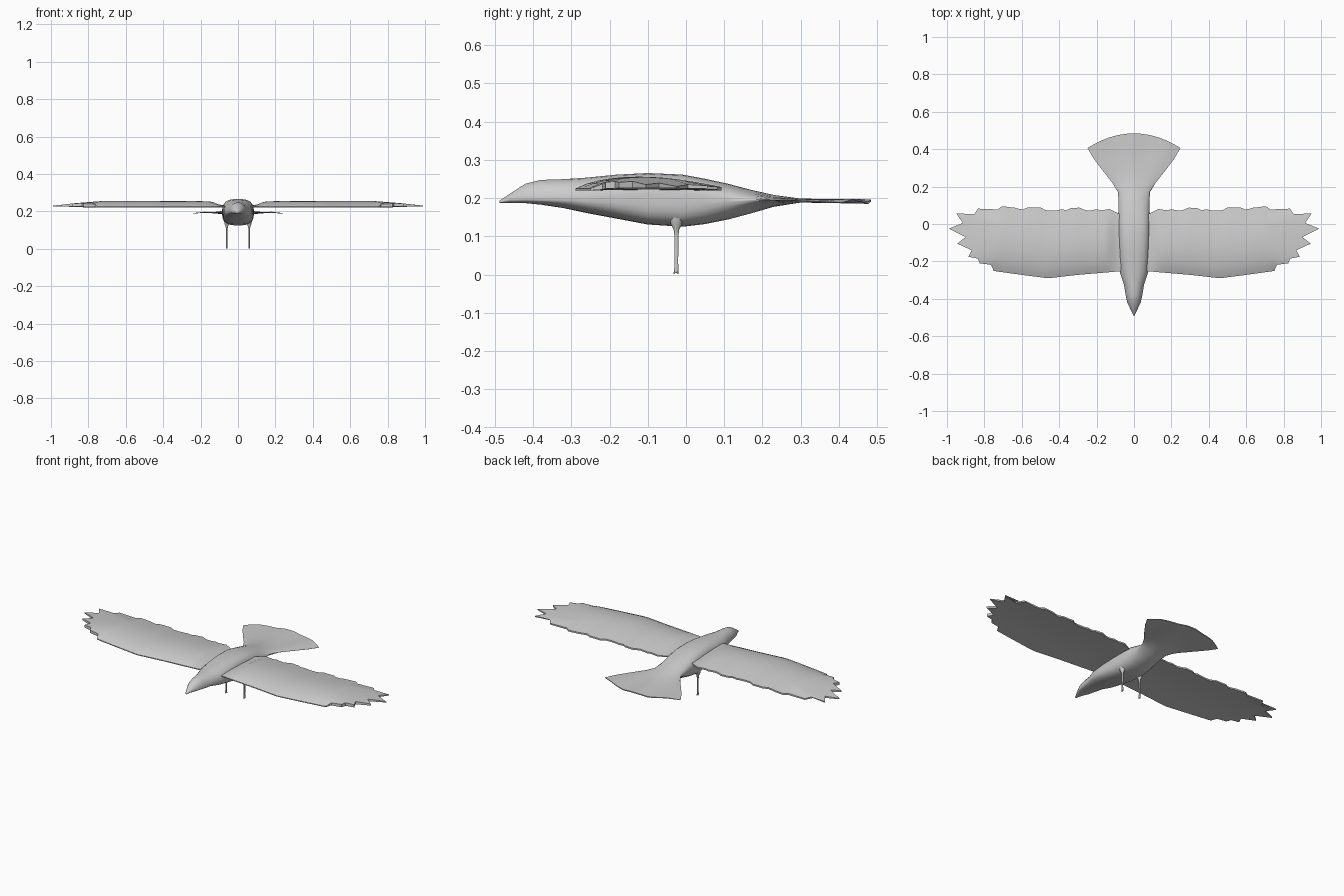
import bpy, bmesh, math, random
from math import sin, cos, pi
from mathutils import Vector

random.seed(4)
cube = bpy.data.objects.get("Cube")
if cube:
    bpy.data.objects.remove(cube)

grey = bpy.data.materials.new("plumage grey")
grey.use_nodes = True
grey.diffuse_color = (0.6, 0.6, 0.6, 1)
grey.node_tree.nodes["Principled BSDF"].inputs["Base Color"].default_value = (0.6, 0.6, 0.6, 1)


def loft(name, rings, angle=50):
    """Skin a row of closed rings; each end is closed by a strip of quads."""
    bm = bmesh.new()
    rows = [[bm.verts.new(p) for p in ring] for ring in rings]
    m = len(rows[0])
    for a, b in zip(rows, rows[1:]):
        for k in range(m):
            n = (k + 1) % m
            bm.faces.new((a[k], a[n], b[n], b[k]))
    for row in (rows[0], rows[-1]):
        for k in range(m // 2 - 1):
            bm.faces.new((row[k], row[k + 1], row[m - 2 - k], row[m - 1 - k]))
    bmesh.ops.recalc_face_normals(bm, faces=bm.faces)
    mesh = bpy.data.meshes.new(name)
    bm.to_mesh(mesh)
    bm.free()
    mesh.materials.append(grey)
    mesh.shade_smooth()
    mesh.set_sharp_from_angle(angle=math.radians(angle))
    obj = bpy.data.objects.new(name, mesh)
    bpy.context.collection.objects.link(obj)
    return obj


def interp(points, x):
    for (x0, y0), (x1, y1) in zip(points, points[1:]):
        if x <= x1:
            return y0 + (y1 - y0) * max(0, (x - x0) / (x1 - x0))
    return points[-1][1]


def power(v, e):
    return math.copysign(abs(v) ** e, v)


# Body with head and fanned tail: y, half width, bottom, top, squareness, sweep of the edges
SECTIONS = [
    (-.488, .004, .187, .193, 2, 0), (-.46, .017, .187, .212, 2, 0),
    (-.42, .036, .187, .238, 2, 0), (-.38, .045, .183, .248, 2, 0),
    (-.32, .055, .174, .25, 2, 0), (-.26, .076, .161, .254, 2.2, 0),
    (-.18, .081, .146, .262, 2.6, 0), (-.1, .083, .131, .266, 3, 0),
    (-.01, .085, .125, .262, 3, 0), (.05, .085, .132, .251, 2.6, 0),
    (.11, .083, .144, .238, 2.1, 0), (.17, .086, .16, .222, 1.6, 0),
    (.23, .117, .177, .208, 1.2, .01), (.3, .165, .188, .198, 1.3, .02),
    (.39, .218, .188, .196, 1.6, .04), (.485, .25, .189, .195, 2, .08),
]
SIDES = 28
rings = []
for y, w, low, high, n, sweep in SECTIONS:
    mid = min(high - .003, max(low + .003, .196))
    ripple = .05 * sweep
    ring = []
    for k in range(SIDES):
        a = (k + .5) * 2 * pi / SIDES
        u, v = power(cos(a), 2 / n), power(sin(a), 2 / n)
        z = mid + v * (high - mid if v > 0 else mid - low)
        ring.append((w * u, y - sweep * u * u, z + ripple * cos(u * 9)))
    rings.append(ring)
loft("body_and_tail", rings)

# Wing outline: leading edge, trailing edge and the jagged feather tips
LEAD = [(.04, -.25), (.1, -.255), (.3, -.272), (.46, -.29), (.6, -.272), (.73, -.254)]
TRAIL = [(.04, .03), (.09, .06), (.13, .08), (.4, .076), (.6, .082), (.73, .084)]
TIPS = [(.75, -.25), (.765, -.218), (.825, -.21), (.835, -.185), (.885, -.175),
        (.868, -.14), (.945, -.105), (.9, -.07), (.99, -.025), (.915, .005),
        (.95, .056), (.865, .035), (.835, .082)]
LIFT = [(.04, .2), (.1, .3), (.14, .9), (.3, 1), (.75, .95), (.86, .55), (.99, 0)]
STEPS = 30


def wing_ring(points):
    """Cambered slice: upper skin from front to back, lower skin returning."""
    top, bottom = [], []
    for j, (x, y) in enumerate(points):
        t = j / (len(points) - 1)
        lift = interp(LIFT, x)
        low = .22 + .008 * lift * sin(pi * t) + .006 * (1 - lift) * (x > .5)
        thick = .005 + .022 * lift * sin(pi * t ** .72) + .004 * t * lift
        top.append((x, y, low + thick))
        bottom.append((x, y, low))
    return top + bottom[::-1]


def wing_slices():
    last = len(TIPS) - 1
    for i in range(STEPS + 1):
        x = .04 + .69 * i / STEPS
        front, back = interp(LEAD, x), interp(TRAIL, x)
        if x > .14:
            back += random.uniform(-.008, .012)
        yield [(x, front + (back - front) * j / last) for j in range(last + 1)]
    yield TIPS


wing = [wing_ring(s) for s in wing_slices()]

# Leg: height, radius, from the thigh inside the belly down to the ankle
LEG = [(.15, .02), (.13, .015), (.118, .008), (.1, .0055), (.03, .005), (.012, .0065), (.004, .005)]


def leg_rings(side):
    return [[(side * .06 + r * .8 * cos((k + .5) * pi / 4),
              -.025 + r * sin((k + .5) * pi / 4), z) for k in range(8)] for z, r in LEG]


def toe_rings(side, dx, dy):
    start = Vector((side * .06, -.025, .014))
    end = Vector((side * .06 + dx, -.025 + dy, .002))
    return [[start.lerp(end, f) + Vector((r * cos((k + .5) * pi / 3),
            r * sin((k + .5) * pi / 3), 0)) for k in range(6)]
            for f, r in ((0, .003), (.6, .0028), (1, .0012))]


# Mirrored pairs: wings, legs and small folded toes
for side, label in ((1, "left"), (-1, "right")):
    loft(label + "_wing", [[(side * x, y, z) for x, y, z in r] for r in wing], 40)
    loft(label + "_leg", leg_rings(side))
    for name, dx, dy in (("front", 0, -.007), ("outer", side * .004, .004), ("inner", -side * .004, .004)):
        loft(f"{label}_{name}_toe", toe_rings(side, dx, dy))
